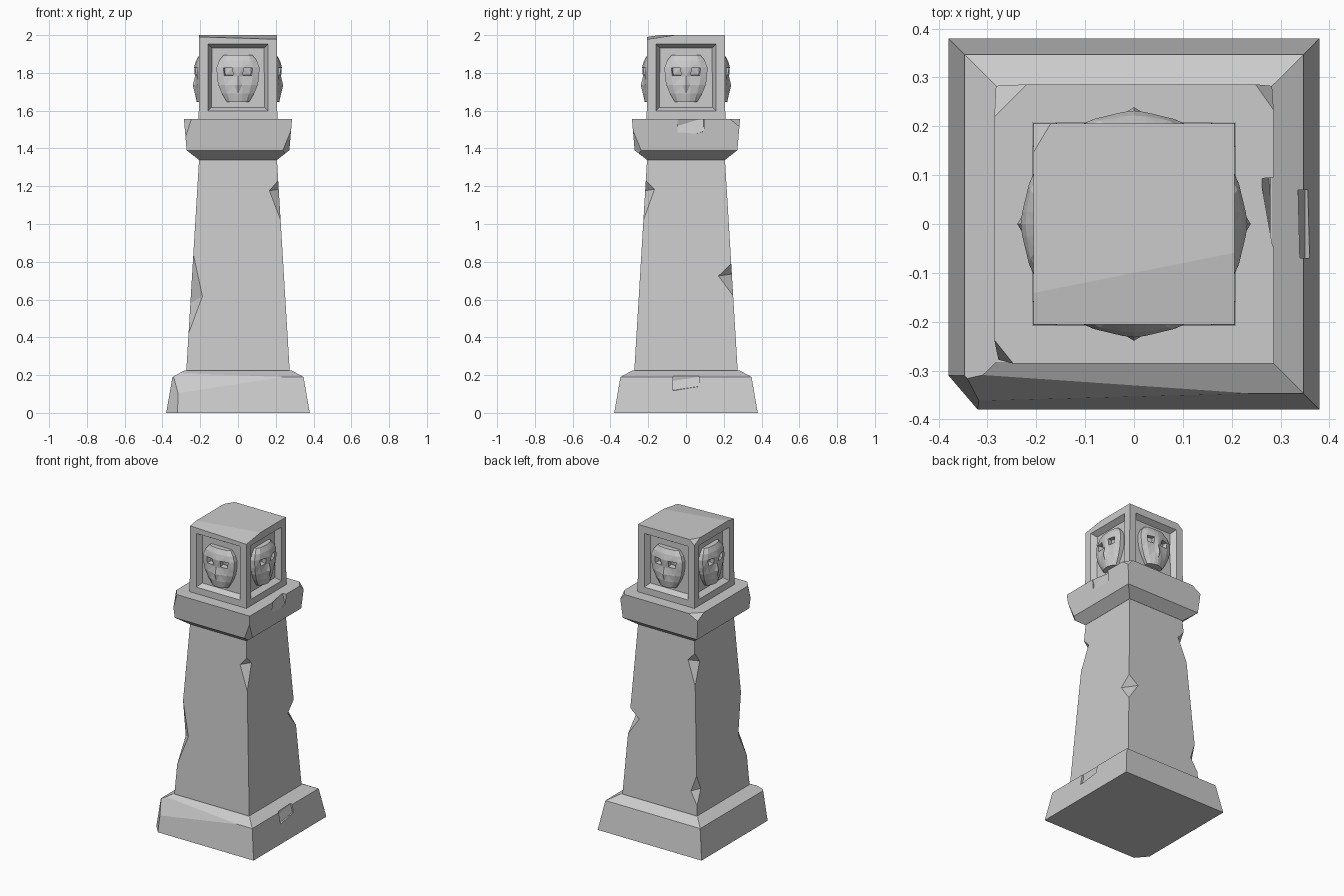
import bpy, bmesh
from math import cos, sin, pi, radians, sqrt
from mathutils import Vector, Matrix

if "Cube" in bpy.data.objects:
    bpy.data.objects.remove(bpy.data.objects["Cube"])


def finish(bm, name):
    bmesh.ops.recalc_face_normals(bm, faces=bm.faces)
    me = bpy.data.meshes.new(name)
    bm.to_mesh(me)
    bm.free()
    ob = bpy.data.objects.new(name, me)
    bpy.context.collection.objects.link(ob)
    return ob


def square_stack(rings):
    """Closed solid from stacked square rings (half width, z)."""
    bm = bmesh.new()
    loops = [[bm.verts.new((sx * h, sy * h, z)) for sx, sy in
              ((-1, -1), (1, -1), (1, 1), (-1, 1))] for h, z in rings]
    for a, b in zip(loops, loops[1:]):
        for i in range(4):
            j = (i + 1) % 4
            bm.faces.new((a[i], a[j], b[j], b[i]))
    bm.faces.new(loops[0][::-1])
    bm.faces.new(loops[-1])
    return bm


def chip(bm, co, no):
    """Slice off everything beyond a plane and close the cut."""
    geom = bm.verts[:] + bm.edges[:] + bm.faces[:]
    r = bmesh.ops.bisect_plane(bm, geom=geom, plane_co=co, plane_no=Vector(no).normalized(),
                               clear_outer=True)
    cut = [e for e in r["geom_cut"] if isinstance(e, bmesh.types.BMEdge)]
    bmesh.ops.edgenet_fill(bm, edges=cut)


def notch(ob, angle, radius, top, mid, bottom, depth, half=0.25, tilt=0.0):
    """Cut a wedge; radius(z) is the surface distance along the angle."""
    a = radians(angle)
    bm = bmesh.new()
    prof = [(radius(mid) - depth, mid), (radius(top), top), (radius(bottom), bottom),
            (radius(top) + 0.1, top + 0.02), (radius(bottom) + 0.1, bottom - 0.02)]
    for r, z in prof:
        for t in (-half, half):
            bm.verts.new((r * cos(a) - t * sin(a), r * sin(a) + t * cos(a), z + tilt * t))
    bmesh.ops.convex_hull(bm, input=bm.verts)
    cutter = finish(bm, "chip_cutter")
    cutter.hide_render = True
    mod = ob.modifiers.new("chip", 'BOOLEAN')
    mod.operation = 'DIFFERENCE'
    mod.object = cutter
    bpy.context.view_layer.objects.active = ob
    bpy.ops.object.modifier_apply(modifier=mod.name)
    bpy.data.objects.remove(cutter)


# Plinth with broken corners
bm = square_stack([(0.38, 0), (0.347, 0.19), (0.283, 0.225)])
chip(bm, (-0.35, -0.345, 0), (-0.07, -0.06, 0.012))
chip(bm, (-0.366, 0.366, 0.08), (-1, 1, 0.35))
chip(bm, (0.1, -0.35, 0.17), (-0.05, -1, 0.5))
base = finish(bm, "base")
notch(base, 0, lambda z: 0.35, 0.26, 0.18, 0.13, 0.015, 0.07, 0.15)

# Tapered shaft with chipped edges
shaft = finish(square_stack([(0.275, 0.2), (0.205, 1.36)]), "shaft")


def edge_radius(z):
    return sqrt(2) * (0.275 - 0.07 * (z - 0.2) / 1.16)


for angle, top, mid, bottom, depth, tilt in (
        (-45, 1.23, 1.18, 1.02, 0.035, 0.1), (-135, 0.84, 0.6, 0.42, 0.045, 0.4),
        (45, 0.79, 0.73, 0.62, 0.05, 0.1), (135, 1.26, 1.2, 1.05, 0.035, -0.2),
        (135, 0.48, 0.38, 0.29, 0.03, 0.2)):
    notch(shaft, angle, edge_radius, top, mid, bottom, depth, tilt=tilt)

# Overhanging collar
bm = square_stack([(0.207, 1.34), (0.272, 1.39), (0.286, 1.555)])
chip(bm, (-0.272, -0.272, 1.5), (-1, -0.8, 0.25))
chip(bm, (-0.265, 0.265, 1.54), (-0.6, 0.6, 1))
chip(bm, (0.262, -0.262, 1.42), (1, -1, -0.5))
chip(bm, (0.276, 0.276, 1.53), (1, 0.7, 0.8))
collar = finish(bm, "collar")
notch(collar, 5, lambda z: 0.283, 1.59, 1.54, 1.47, 0.015, 0.07, 0.3)

# Head block with a bevelled recess on each side
bm = square_stack([(0.208, 1.55), (0.206, 2.0)])
bm.normal_update()
sides = [f for f in bm.faces if abs(f.normal.z) < 0.5]
bmesh.ops.inset_individual(bm, faces=sides, thickness=0.068)
bmesh.ops.inset_individual(bm, faces=sides, thickness=0.028, depth=-0.035)
chip(bm, (0, -0.2, 1.985), (0.03, -0.15, 1))
chip(bm, (-0.195, 0.195, 1.985), (-1, 0.6, 1.2))
finish(bm, "head")

# Carved mask, half grid mirrored: z, then (x, outward distance) from the middle out
ROWS = [
    (1.895, [(0, .205), (.025, .204), (.055, .200), (.075, .185)]),
    (1.865, [(0, .222), (.025, .220), (.070, .212), (.100, .195)]),
    (1.830, [(0, .232), (.024, .229), (.082, .215), (.113, .200)]),
    (1.780, [(0, .228), (.022, .220), (.078, .214), (.112, .202)]),
    (1.735, [(0, .239), (.022, .226), (.070, .216), (.104, .200)]),
    (1.690, [(0, .228), (.024, .224), (.058, .212), (.085, .195)]),
    (1.645, [(0, .218), (.020, .215), (.042, .206), (.058, .190)]),
]


def mask(name, turn):
    bm = bmesh.new()
    grid = []
    for z, pts in ROWS:
        full = [(-x, d) for x, d in pts[:0:-1]] + pts
        full = [(full[0][0], 0.165)] + full + [(full[-1][0], 0.165)]
        grid.append([bm.verts.new((x, -d, z)) for x, d in full])
    eyes = []
    for i, (a, b) in enumerate(zip(grid, grid[1:])):
        for j in range(len(a) - 1):
            f = bm.faces.new((a[j], b[j], b[j + 1], a[j + 1]))
            if i == 2 and j in (2, 5):
                eyes.append(f)
    for row in (grid[0], grid[-1]):
        bm.faces.new(row)
    bmesh.ops.recalc_face_normals(bm, faces=bm.faces)
    # Hollow eye sockets
    bmesh.ops.inset_individual(bm, faces=eyes, thickness=0.007)
    bmesh.ops.inset_individual(bm, faces=eyes, thickness=0.002, depth=-0.03)
    bmesh.ops.triangulate(bm, faces=bm.faces)
    bmesh.ops.rotate(bm, verts=bm.verts, matrix=Matrix.Rotation(turn, 3, 'Z'))
    finish(bm, name)


for k, side in enumerate(("front", "right", "back", "left")):
    mask("mask_" + side, k * pi / 2)
